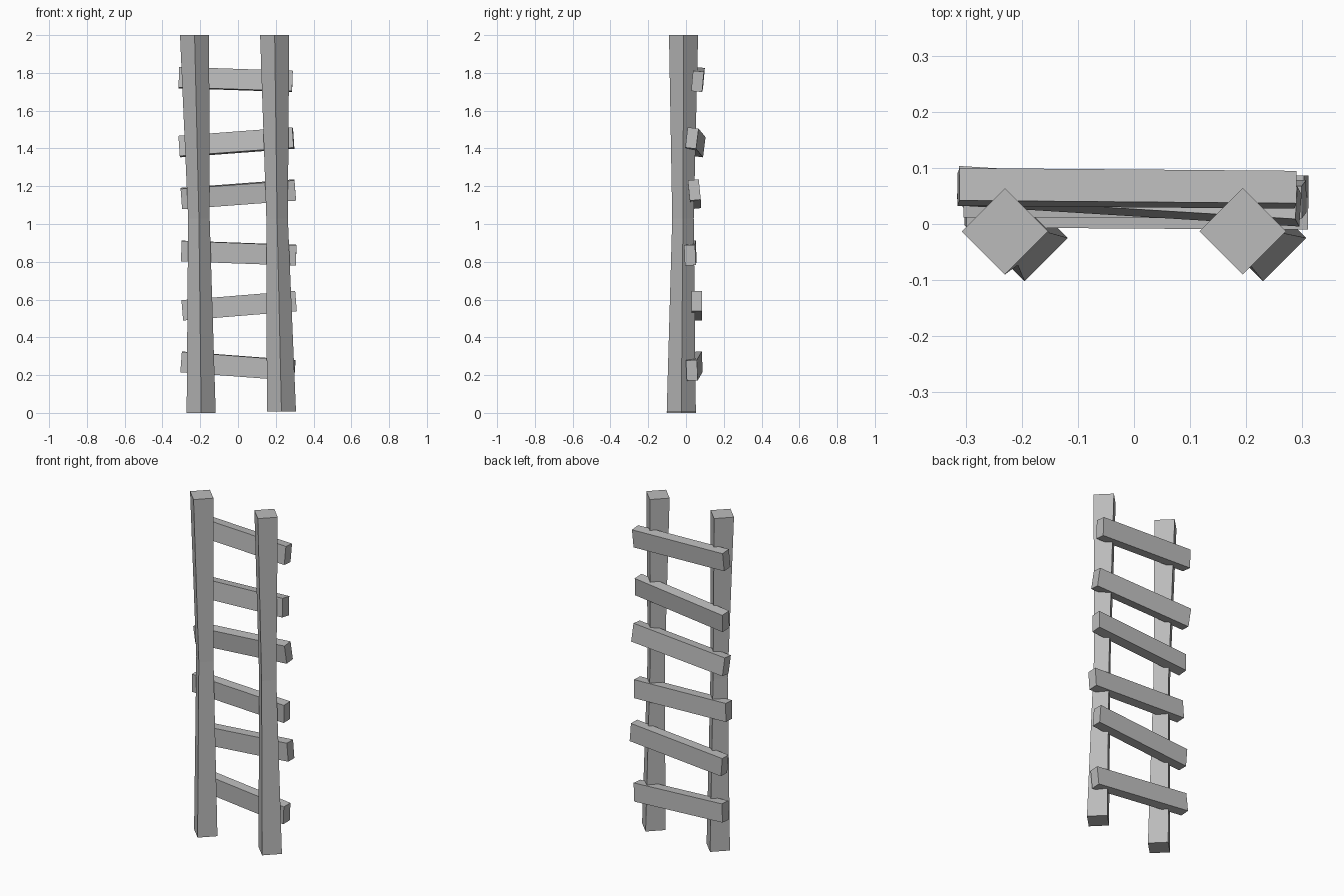
import bpy
import bmesh
from mathutils import Matrix, Vector

cube = bpy.data.objects.get("Cube")
if cube:
    bpy.data.objects.remove(cube, do_unlink=True)

GREY = (0.5, 0.5, 0.5, 1.0)
grey = bpy.data.materials.new("plain_grey")
grey.use_nodes = True
grey.diffuse_color = GREY
grey.node_tree.nodes["Principled BSDF"].inputs["Base Color"].default_value = GREY


def finish(name, bm):
    bmesh.ops.recalc_face_normals(bm, faces=bm.faces)
    mesh = bpy.data.meshes.new(name)
    bm.to_mesh(mesh)
    bm.free()
    mesh.materials.append(grey)
    bpy.context.collection.objects.link(bpy.data.objects.new(name, mesh))


def post(name, sections):
    """Loft a diamond through (x, y, z, half diagonal) sections."""
    bm = bmesh.new()
    rings = []
    for x, y, z, r in sections:
        rings.append([bm.verts.new((x + dx * r, y + dy * r, z))
                      for dx, dy in ((1, 0), (0, 1), (-1, 0), (0, -1))])
    for a, b in zip(rings, rings[1:]):
        for i in range(4):
            j = (i + 1) % 4
            bm.faces.new((a[i], a[j], b[j], b[i]))
    bm.faces.new(rings[0])
    bm.faces.new(rings[-1])
    finish(name, bm)


def rung(name, start, end, roll):
    """Plank between two end centres, rolled about its length."""
    start, end = Vector(start), Vector(end)
    along = (end - start).normalized()
    back = Vector((0, 0, 1)).cross(along).normalized()
    up = along.cross(back)
    frame = Matrix((along, back, up)).transposed().to_4x4()
    size = Matrix.Diagonal(((end - start).length, 0.058, 0.108, 1))
    place = Matrix.Translation((start + end) / 2)
    bm = bmesh.new()
    bmesh.ops.create_cube(bm, size=1, matrix=place @ frame @ Matrix.Rotation(roll, 4, "X") @ size)
    finish(name, bm)


# Uprights, slightly waisted at mid height
post("right_post", [(-0.195, -0.025, 0, 0.077), (-0.207, -0.016, 1.03, 0.057),
                    (-0.23, -0.013, 2, 0.077)])
post("left_post", [(0.23, -0.025, 0.008, 0.077), (0.207, -0.016, 1.03, 0.057),
                   (0.194, -0.013, 2, 0.077)])

# Crooked rungs from the bottom up: right end, left end, roll
rungs = [
    ((-0.30, 0.057, 0.27), (0.30, 0.031, 0.225), 0.04),
    ((-0.295, 0.057, 0.543), (0.307, 0.057, 0.592), 0.0),
    ((-0.30, 0.025, 0.857), (0.308, 0.021, 0.835), 0.04),
    ((-0.30, 0.046, 1.135), (0.303, 0.044, 1.18), 0.10),
    ((-0.31, 0.068, 1.41), (0.293, 0.031, 1.455), -0.12),
    ((-0.313, 0.066, 1.775), (0.288, 0.061, 1.755), -0.09),
]
for number, (start, end, roll) in enumerate(rungs, 1):
    rung(f"rung_{number}", start, end, roll)
